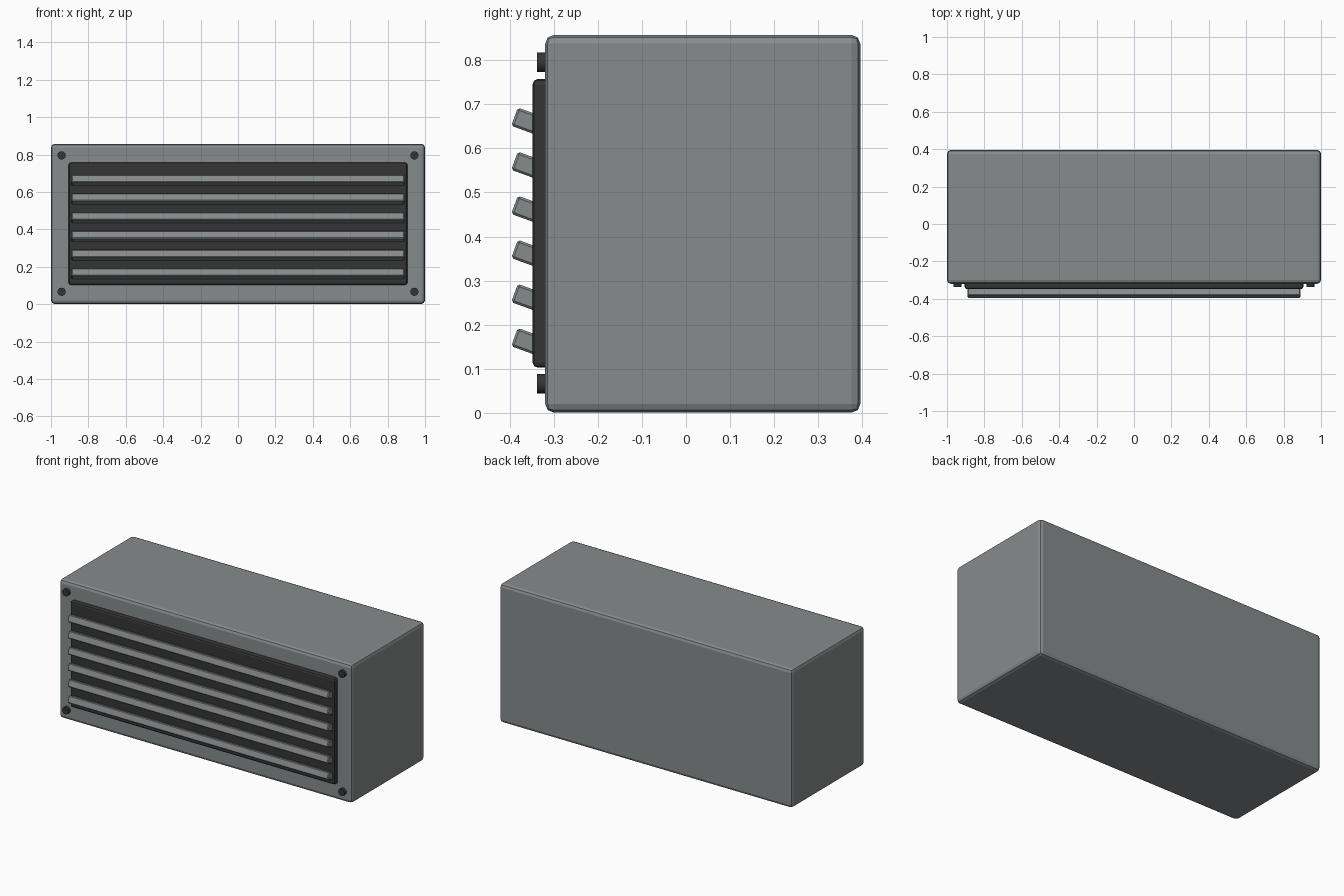
import bpy
from math import radians, sin, cos

cube = bpy.data.objects.get("Cube")
if cube:
    bpy.data.objects.remove(cube, do_unlink=True)


def material(name, color):
    m = bpy.data.materials.new(name)
    m.use_nodes = True
    m.diffuse_color = color
    m.node_tree.nodes["Principled BSDF"].inputs["Base Color"].default_value = color
    return m


grey = material("painted grey metal", (0.24, 0.26, 0.265, 1))
dark = material("dark metal", (0.036, 0.036, 0.037, 1))


def box(name, center, size, mat, bevel, segments=2, tilt=0):
    bpy.ops.mesh.primitive_cube_add(size=1, location=center, rotation=(tilt, 0, 0))
    ob = bpy.context.object
    ob.name = name
    ob.scale = size
    bpy.ops.object.transform_apply(location=False, rotation=False, scale=True)
    ob.data.materials.append(mat)
    mod = ob.modifiers.new("rounded edges", 'BEVEL')
    mod.width = bevel
    mod.segments = segments
    return ob


# Housing and recessed-looking vent panel
box("housing", (0, 0.038, 0.429), (2, 0.715, 0.857), grey, 0.02)
box("vent_panel", (0, -0.324, 0.43), (1.81, 0.048, 0.655), dark, 0.012)

# Tilted louvre slats
tilt = radians(-20)
depth = 0.07
for i in range(6):
    y = -0.389 + cos(tilt) * depth / 2
    z = 0.172 + 0.1 * i + sin(tilt) * depth / 2
    box(f"louvre_slat_{i + 1}", (0, y, z), (1.78, depth, 0.044), grey, 0.005, 1, tilt)

# Corner screws
for side, x in (("right", -0.943), ("left", 0.943)):
    for level, z in (("lower", 0.066), ("upper", 0.795)):
        bpy.ops.mesh.primitive_cylinder_add(vertices=16, radius=0.022, depth=0.03,
                                            location=(x, -0.323, z),
                                            rotation=(radians(90), 0, 0))
        screw = bpy.context.object
        screw.name = f"{level}_{side}_screw"
        screw.data.materials.append(dark)
        bpy.ops.object.shade_smooth_by_angle()
